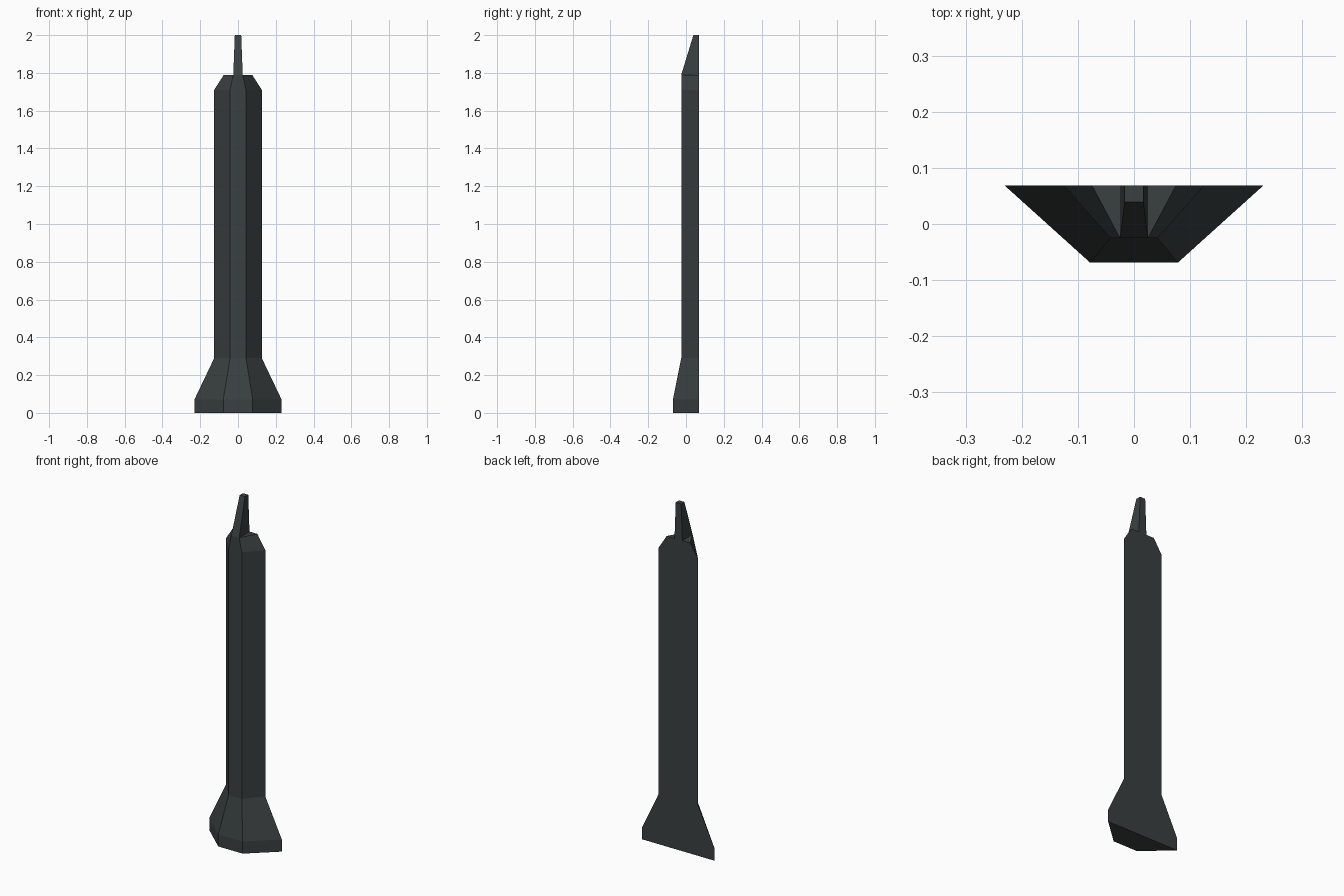
import bpy, bmesh

if "Cube" in bpy.data.objects:
    bpy.data.objects.remove(bpy.data.objects["Cube"])

stone = bpy.data.materials.new("dark grey green")
stone.diffuse_color = (0.042, 0.051, 0.051, 1)
stone.use_nodes = True
stone.node_tree.nodes["Principled BSDF"].inputs["Base Color"].default_value = stone.diffuse_color
BACK = 0.069


def loft(name, sections):
    """Half-column: stacked trapezoids (z, front half width, back half width, front y)."""
    bm = bmesh.new()
    rings = [[bm.verts.new(p) for p in ((-f, y, z), (f, y, z), (b, BACK, z), (-b, BACK, z))]
             for z, f, b, y in sections]
    for lo, hi in zip(rings, rings[1:]):
        for i in range(4):
            j = (i + 1) % 4
            bm.faces.new((lo[i], lo[j], hi[j], hi[i]))
    bm.faces.new(rings[0][::-1])
    bm.faces.new(rings[-1])
    bmesh.ops.recalc_face_normals(bm, faces=bm.faces)
    mesh = bpy.data.meshes.new(name)
    bm.to_mesh(mesh)
    bm.free()
    mesh.materials.append(stone)
    obj = bpy.data.objects.new(name, mesh)
    bpy.context.collection.objects.link(obj)
    return obj


# Flared foot, shaft and chamfered cap in one closed body
loft("column", [
    (0.00, 0.078, 0.231, -0.069),
    (0.07, 0.078, 0.231, -0.069),
    (0.29, 0.042, 0.126, -0.025),
    (1.71, 0.042, 0.126, -0.025),
    (1.79, 0.025, 0.075, -0.025),
])

# Tapered fin on top, sloping towards the flat back
loft("top_fin", [
    (1.79, 0.025, 0.025, -0.025),
    (2.00, 0.017, 0.017, 0.039),
])
